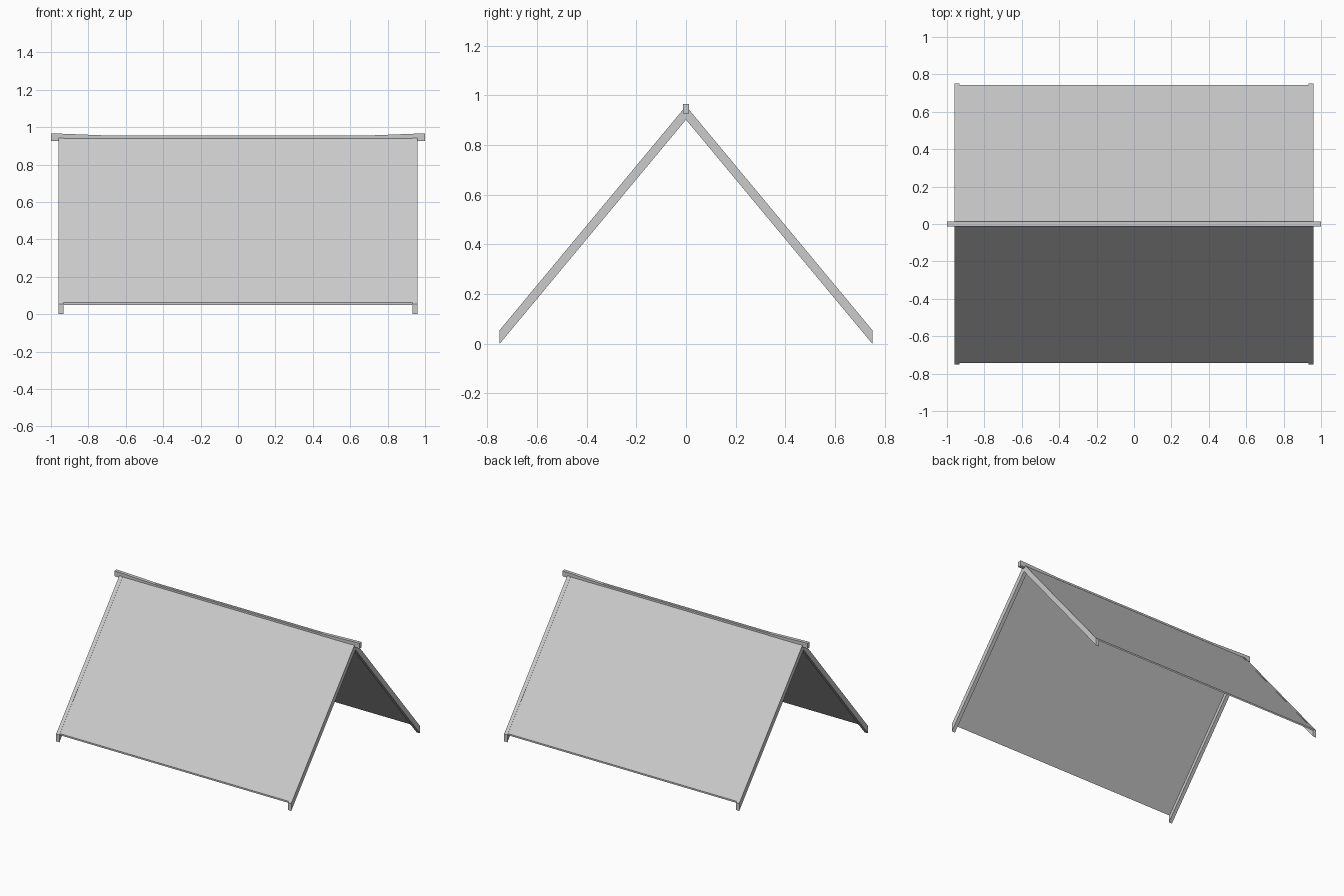
import bpy, bmesh

if "Cube" in bpy.data.objects:
    bpy.data.objects.remove(bpy.data.objects["Cube"])

GREY = (0.6, 0.6, 0.6, 1)
mat = bpy.data.materials.new("light grey")
mat.use_nodes = True
mat.diffuse_color = GREY
mat.node_tree.nodes["Principled BSDF"].inputs["Base Color"].default_value = GREY

HALF, EAVE, APEX = 0.75, 0.055, 0.957   # roof half depth, eave and apex heights
SLOPE = (APEX - EAVE) / HALF


def extrude(name, profile, offset):
    """Closed prism from a profile polygon pushed along offset."""
    bm = bmesh.new()
    face = bm.faces.new([bm.verts.new(p) for p in profile])
    new = bmesh.ops.extrude_face_region(bm, geom=[face])["geom"]
    verts = [v for v in new if isinstance(v, bmesh.types.BMVert)]
    bmesh.ops.translate(bm, verts=verts, vec=offset)
    bmesh.ops.recalc_face_normals(bm, faces=bm.faces)
    mesh = bpy.data.meshes.new(name)
    bm.to_mesh(mesh)
    bm.free()
    mesh.materials.append(mat)
    ob = bpy.data.objects.new(name, mesh)
    bpy.context.collection.objects.link(ob)


def roof_band(half, top_drop, depth, x):
    """Inverted V between two heights below the roof line."""
    apex = APEX - top_drop
    eave = apex - SLOPE * half
    return [(x, -half, eave), (x, 0, apex), (x, half, eave),
            (x, half, eave - depth), (x, 0, apex - depth), (x, -half, eave - depth)]


# Thin roof sheet folded over the ridge
extrude("roof_sheet", roof_band(0.743, 0.002, 0.012, -0.935), (1.87, 0, 0))

# Sloping end boards on both gables
for side, x in (("right", -0.96), ("left", 0.933)):
    extrude(side + "_gable_boards", roof_band(HALF, 0, EAVE, x), (0.027, 0, 0))

# Ridge beam with slightly raised ends
top = [(-1, 0.966), (-0.95, 0.965), (-0.67, 0.954)]
top += [(-x, z) for x, z in reversed(top)]
bottom = [(1, 0.927), (0.95, 0.927), (0.67, 0.94)]
bottom += [(-x, z) for x, z in reversed(bottom)]
extrude("ridge_beam", [(x, -0.013, z) for x, z in top + bottom], (0, 0.026, 0))
